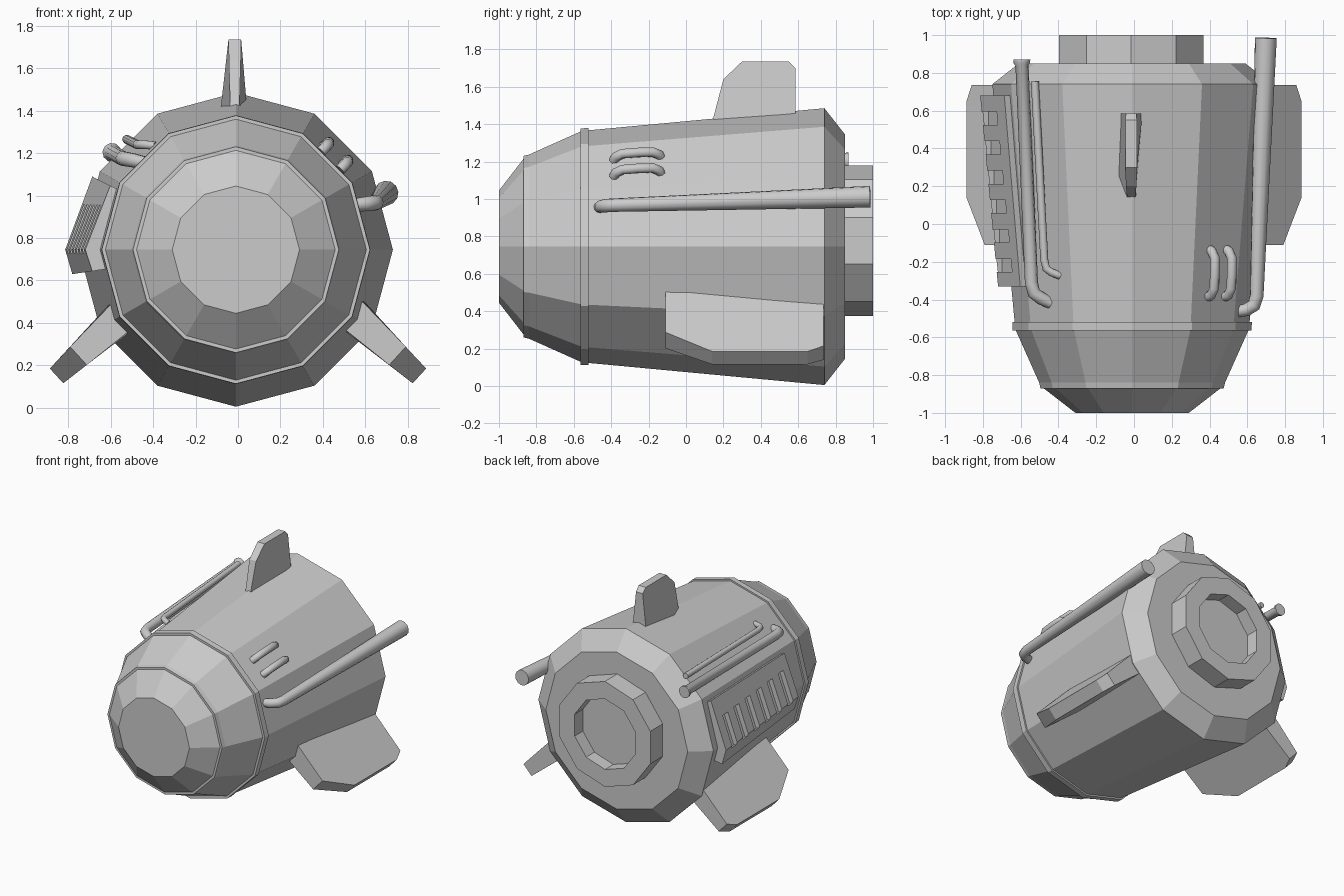
import bpy, bmesh
from math import sin, cos, radians, pi
from mathutils import Vector, Matrix

if "Cube" in bpy.data.objects:
    bpy.data.objects.remove(bpy.data.objects["Cube"])

CX, CZ = -0.01, 0.745


def make(name, bm):
    bmesh.ops.recalc_face_normals(bm, faces=bm.faces[:])
    me = bpy.data.meshes.new(name)
    bm.to_mesh(me)
    bm.free()
    ob = bpy.data.objects.new(name, me)
    bpy.context.collection.objects.link(ob)
    return ob


def loft(name, rings):
    """Skin closed rings of equal length and cap both ends."""
    bm = bmesh.new()
    loops = [[bm.verts.new(p) for p in r] for r in rings]
    for a, b in zip(loops, loops[1:]):
        for i in range(len(a)):
            j = (i + 1) % len(a)
            bm.faces.new((a[i], a[j], b[j], b[i]))
    bm.faces.new(loops[0])
    bm.faces.new(loops[-1])
    return make(name, bm)


def turned(name, profile, sides, cx=CX, cz=CZ):
    """Faceted solid around the y axis, one vertex at the top."""
    return loft(name, [[(cx + r * sin(2 * pi * i / sides), y, cz + r * cos(2 * pi * i / sides))
                        for i in range(sides)] for y, r in profile])


def fin(name, outline, origin, d):
    """Tapered plate; outline rows are (y, distance out, half thickness)."""
    o, d = Vector(origin), Vector((d[0], 0, d[1])).normalized()
    n = Vector((d.z, 0, -d.x))
    return loft(name, [[o + Vector((0, y, 0)) + d * s + n * (k * t) for y, s, t in outline]
                       for k in (-1, 1)])


def tube(name, pts, res=3):
    """Round tube through (x, y, z, radius) points."""
    cu = bpy.data.curves.new(name, 'CURVE')
    cu.dimensions = '3D'
    cu.bevel_depth = 1
    cu.bevel_resolution = res
    cu.use_fill_caps = True
    sp = cu.splines.new('POLY')
    sp.points.add(len(pts) - 1)
    for p, (x, y, z, r) in zip(sp.points, pts):
        p.co = (x, y, z, 1)
        p.radius = r
    ob = bpy.data.objects.new(name, cu)
    bpy.context.collection.objects.link(ob)
    bpy.ops.object.select_all(action='DESELECT')
    ob.select_set(True)
    bpy.context.view_layer.objects.active = ob
    bpy.ops.object.convert(target='MESH')
    bpy.ops.object.shade_smooth_by_angle(angle=radians(50))
    return bpy.context.object


# Main hull with stepped nose, collar ring and rear chamfer
turned("hull", [(-1, .30), (-.87, .468), (-.87, .485), (-.84, .492), (-.565, .615),
                (-.565, .632), (-.52, .634), (-.52, .622), (.74, .74), (.85, .60)], 12)

# Rear nozzle with recessed centre
turned("nozzle", [(.82, .403), (1.0, .403), (1.0, .27), (.90, .27)], 10, -.015, .777)

# Top fin
fin("top_fin", [(.13, 1.38, .022), (.145, 1.43, .022), (.20, 1.64, .028), (.30, 1.735, .03),
                (.55, 1.735, .03), (.585, 1.70, .028), (.585, 1.45, .055), (.585, 1.38, .06),
                (.54, 1.38, .07), (.25, 1.38, .07)], (-.015, 0, 0), (0, 1))

# Lower side fins
side = [(-.11, -.08, .08), (-.11, .26, .058), (.14, .40, .047), (.65, .40, .047),
        (.735, .36, .05), (.735, -.08, .08), (.05, -.08, .088)]
for k, label in ((1, "right"), (-1, "left")):
    fin(label + "_fin", side, (k * .56, 0, .42), (k * .738, -.675))

# Large exhaust pipe on the right
tube("exhaust_pipe", [(.54, -.465, .955, .03), (.595, -.455, .96, .034), (.635, -.43, .964, .036),
                      (.65, -.38, .967, .036), (.698, .985, 1.012, .058)], 4)

# Pair of grab handles on the upper right facet
for i, (hx, hz) in enumerate(((.425, 1.245), (.515, 1.16))):
    path = [(-.385, -.05), (-.375, -.022), (-.34, 0), (-.26, .004), (-.18, .004), (-.145, -.018), (-.135, -.045)]
    tube(f"grab_handle_{i + 1}", [(hx + d * .7, y, hz + d * .7 + (y + .26) * .04, .027)
                                  for y, d in path], 2)

# Thick and thin pipes on the left
tube("thick_pipe", [(-.44, -.42, 1.155, .03), (-.49, -.395, 1.165, .034), (-.53, -.365, 1.172, .035),
                    (-.543, -.31, 1.175, .035), (-.593, .84, 1.203, .035),
                    (-.594, .855, 1.203, .045), (-.594, .87, 1.203, .045)])
tube("thin_pipe", [(-.39, -.275, 1.235, .02), (-.44, -.255, 1.24, .021), (-.465, -.235, 1.24, .021),
                   (-.475, -.19, 1.24, .021), (-.525, .755, 1.265, .021)])


# Louvred panel on the left flank
def polar(a, r, y):
    return Vector((CX + r * cos(radians(a)), y, CZ + r * sin(radians(a))))


def hull_r(y):
    return .622 + (y + .52) * .118 / 1.26


section = [(153, .025), (180, .07), (188.5, .045), (188.5, -.06), (153, -.06)]
panel = loft("vent_panel", [[polar(a, hull_r(y) + e, y) for a, e in section] for y in (-.33, .68)])

# Slots cut into the panel
bm = bmesh.new()
for i in range(6):
    y = -.22 + i * .156
    top, low = polar(153, hull_r(y) + .025, y), polar(180, hull_r(y) + .07, y)
    t = (low - top).normalized()
    n = t.cross(Vector((0, 1, 0)))
    if n.x > 0:
        n = -n
    c = low - t * .105 + n * .02
    rot = Matrix((t, (0, 1, 0), n)).transposed().to_4x4()
    bmesh.ops.create_cube(bm, size=1, matrix=Matrix.Translation(c) @ rot @ Matrix.Diagonal((.24, .07, .12, 1)))
cutter = make("slot_cutter", bm)
cutter.hide_render = True
cutter.display_type = 'WIRE'
mod = panel.modifiers.new("slots", 'BOOLEAN')
mod.operation = 'DIFFERENCE'
mod.solver = 'EXACT'
mod.object = cutter
bpy.context.view_layer.objects.active = panel
bpy.ops.object.modifier_apply(modifier="slots")
bpy.data.objects.remove(cutter)
